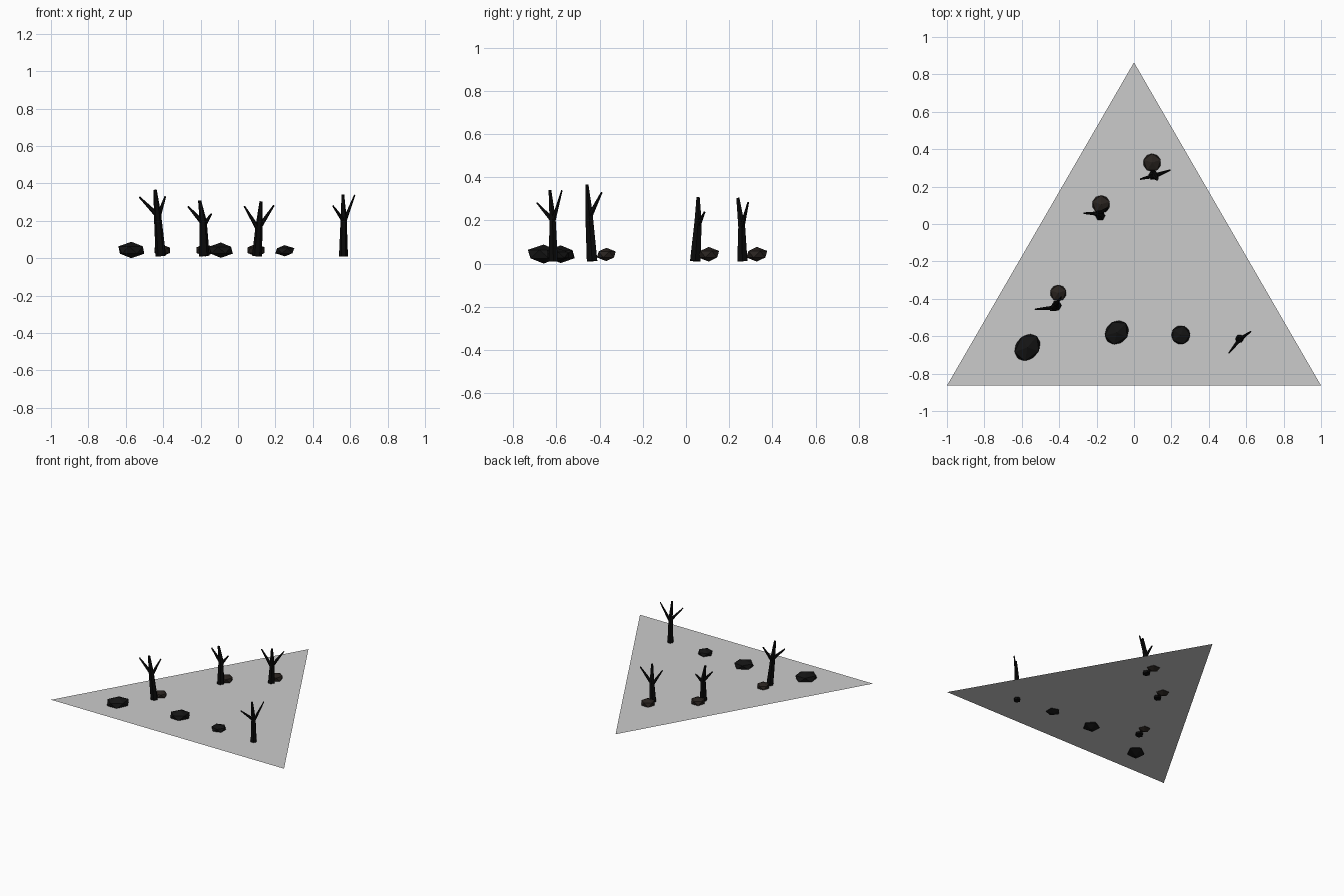
import bpy, bmesh, math
from mathutils import Vector, Matrix

if "Cube" in bpy.data.objects:
    bpy.data.objects.remove(bpy.data.objects["Cube"])


def material(name, color):
    m = bpy.data.materials.new(name)
    m.diffuse_color = color
    m.use_nodes = True
    m.node_tree.nodes["Principled BSDF"].inputs["Base Color"].default_value = m.diffuse_color
    return m


GROUND = material("ground_grey", (0.55, 0.55, 0.55, 1))
BARK = material("bark", (0.003, 0.003, 0.003, 1))
STONE = material("dark_stone", (0.007, 0.007, 0.007, 1))
BROWN = material("brown_stone", (0.022, 0.017, 0.014, 1))


def finish(bm, name, mat):
    me = bpy.data.meshes.new(name)
    bm.to_mesh(me)
    bm.free()
    me.materials.append(mat)
    ob = bpy.data.objects.new(name, me)
    bpy.context.collection.objects.link(ob)
    return ob


def limb(bm, points, radii, sides=6):
    """Tapered faceted tube through points, capped at both ends."""
    pts = [Vector(p) for p in points]
    upright = Vector((0, 0, 1))
    rot = upright.rotation_difference((pts[-1] - pts[0]).normalized())
    rings = []
    for p, r in zip(pts, radii):
        rings.append([bm.verts.new(p + rot @ Vector((r * math.cos(a), r * math.sin(a), 0)))
                      for a in (2 * math.pi * i / sides for i in range(sides))])
    for lo, hi in zip(rings, rings[1:]):
        for i in range(sides):
            j = (i + 1) % sides
            bm.faces.new((lo[i], lo[j], hi[j], hi[i]))
    bm.faces.new(rings[0][::-1])
    bm.faces.new(rings[-1])


def tree(name, base, fork, top, tips, r):
    bm = bmesh.new()
    limb(bm, (base, fork, top), (r, r * 0.68, r * 0.3))
    f = Vector(fork)
    for k, tip in enumerate(tips):
        start = f.lerp(Vector(base), 0.05 + 0.07 * k)
        limb(bm, (start, tip), (r * 0.5, r * 0.16))
    finish(bm, name, BARK)


def rock(name, loc, size, turn, mat):
    bm = bmesh.new()
    bmesh.ops.create_icosphere(bm, subdivisions=1, radius=1)
    m = (Matrix.Translation(loc) @ Matrix.Rotation(math.radians(turn), 4, 'Z')
         @ Matrix.Diagonal((*size, 1)))
    bmesh.ops.transform(bm, matrix=m, verts=bm.verts)
    finish(bm, name, mat)


# Flat triangular ground, cutting through the feet of trees and rocks
bm = bmesh.new()
bm.faces.new([bm.verts.new(p) for p in ((-1, -0.864, 0.03), (1, -0.864, 0.03), (0, 0.864, 0.03))])
finish(bm, "ground", GROUND)

# Bare trees: base, fork, top, branch tips, base radius
tree("tree_left", (-0.413, -0.435, 0.012), (-0.431, -0.45, 0.24), (-0.443, -0.459, 0.366),
     [(-0.528, -0.456, 0.328), (-0.389, -0.39, 0.33)], 0.028)
tree("tree_middle", (-0.18, 0.043, 0.012), (-0.186, 0.056, 0.195), (-0.205, 0.056, 0.308),
     [(-0.268, 0.058, 0.278), (-0.142, 0.086, 0.238)], 0.028)
tree("tree_back", (0.102, 0.261, 0.012), (0.112, 0.258, 0.17), (0.123, 0.24, 0.304),
     [(0.192, 0.288, 0.283), (0.034, 0.24, 0.278)], 0.027)
tree("tree_right", (0.564, -0.614, 0.01), (0.565, -0.618, 0.21), (0.561, -0.63, 0.34),
     [(0.507, -0.69, 0.281), (0.624, -0.575, 0.338)], 0.024)

# Rocks beside the trees
rock("rock_left", (-0.405, -0.369, 0.042), (0.049, 0.049, 0.031), 90, BROWN)
rock("rock_middle", (-0.176, 0.105, 0.043), (0.054, 0.054, 0.034), 90, BROWN)
rock("rock_back", (0.097, 0.328, 0.043), (0.054, 0.054, 0.034), 90, BROWN)

# Loose rocks along the front
rock("rock_front_right", (0.25, -0.593, 0.04), (0.057, 0.057, 0.03), 0, STONE)
rock("rock_front_middle", (-0.092, -0.58, 0.043), (0.078, 0.066, 0.041), 45, STONE)
rock("rock_front_left", (-0.57, -0.66, 0.044), (0.088, 0.07, 0.044), 50, STONE)
